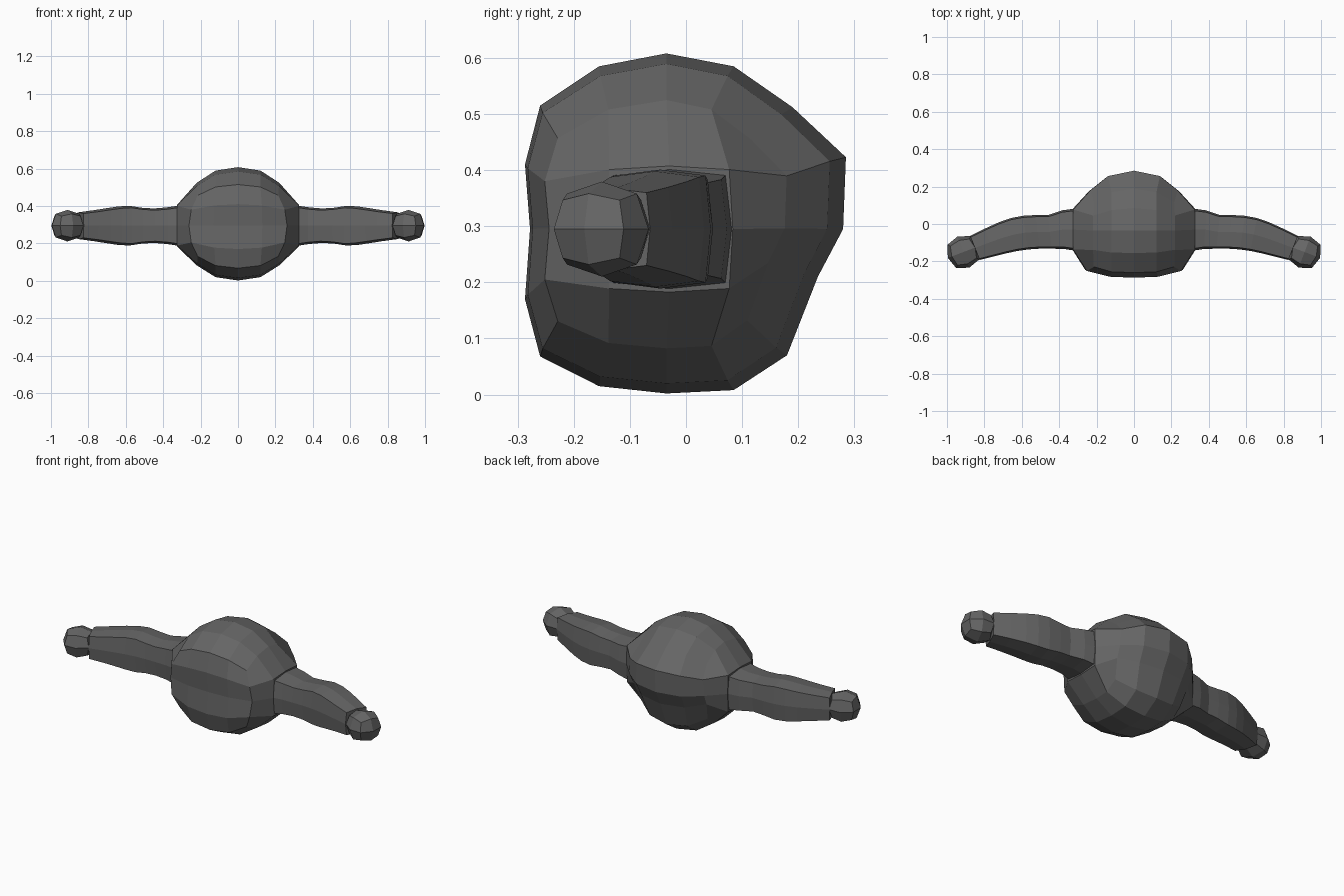
import bpy, bmesh, math

if "Cube" in bpy.data.objects:
    bpy.data.objects.remove(bpy.data.objects["Cube"])

grey = bpy.data.materials.new("dark grey")
grey.diffuse_color = (0.13, 0.13, 0.13, 1)
grey.use_nodes = True
grey.node_tree.nodes["Principled BSDF"].inputs["Base Color"].default_value = grey.diffuse_color


def finish(bm, name):
    bmesh.ops.recalc_face_normals(bm, faces=bm.faces)
    mesh = bpy.data.meshes.new(name)
    bm.to_mesh(mesh)
    bm.free()
    mesh.materials.append(grey)
    ob = bpy.data.objects.new(name, mesh)
    bpy.context.collection.objects.link(ob)
    return ob


def grid_cube(cuts):
    bm = bmesh.new()
    bmesh.ops.create_cube(bm, size=2)
    bmesh.ops.subdivide_edges(bm, edges=bm.edges[:], cuts=cuts, use_grid_fill=True)
    return bm


# Body: gridded cube wrapped onto a side outline (y, z), starting at the top, towards the back
OUTLINE = [(-.035, .608), (.085, .585), (.19, .512), (.285, .423),
           (.28, .295), (.235, .21), (.18, .07), (.085, .008),
           (-.035, .002), (-.155, .015), (-.26, .068), (-.287, .17),
           (-.278, .295), (-.287, .41), (-.26, .515), (-.155, .585)]
# Per ring away from the middle: front, back and vertical scale, then x at front, back, top, corner
RINGS = {0: (1, 1, 1, 0, 0, 0, 0),
         1: (.98, .91, .94, .13, .145, .12, .12),
         2: (.86, .67, .73, .262, .24, .22, .215)}
CY, CZ = -.035, .3


def body_point(v):
    i, j, k = (round(c * 2) for c in v)
    side = 1 if i > 0 else -1
    m = max(abs(j), abs(k))
    if m == 0:
        return (side * .335, CY, .295)
    if m == 1:                                   # shoulder square
        flat = 1 if j and k else 1.06
        return (side * .325, -.03 + j * .107 * flat, .295 + k * .106 * flat)
    index = round(math.atan2(j, k) / (math.pi / 8)) % 16
    y, z = OUTLINE[index]
    front, back, tall, xf, xb, xt, xc = RINGS[abs(i)]
    w = min(abs(j), abs(k)) / 2                  # 0 at mid edge, 1 at corner
    mid = xt if abs(k) > abs(j) else (xb if j > 0 else xf)
    x = mid * (1 - w * w) + xc * w * w
    return (side * x, CY + (y - CY) * (back if y > CY else front), CZ + (z - CZ) * tall)


bm = grid_cube(3)
for v in bm.verts:
    v.co = body_point(v.co)
finish(bm, "body")

# Arm stations: x, centre y, half depth, half height, slant
ARM = [(.32, -.03, .112, .107, 0), (.38, -.03, .103, .098, .05),
       (.45, -.042, .09, .092, .1), (.515, -.042, .09, .096, .1),
       (.58, -.046, .09, .106, .15), (.64, -.056, .088, .103, .2),
       (.70, -.073, .083, .094, .25), (.77, -.098, .074, .083, .35),
       (.85, -.128, .064, .072, .4)]
SQUARE = [(1, 0), (.9, .9), (0, 1), (-.9, .9), (-1, 0), (-.9, -.9), (0, -1), (.9, -.9)]


def make_arm(side, name):
    bm = bmesh.new()
    rings = [[bm.verts.new((side * (x + slant * a * hy), cy + a * hy, .295 + b * hz))
              for a, b in SQUARE] for x, cy, hy, hz, slant in ARM]
    for r, s in zip(rings, rings[1:]):
        for n in range(8):
            bm.faces.new((r[n], r[(n + 1) % 8], s[(n + 1) % 8], s[n]))
    bm.faces.new(rings[0])
    bm.faces.new(rings[-1])
    finish(bm, name)


# Hand: rounded gridded cube, turned to follow the arm
def make_hand(side, name):
    bm = grid_cube(1)
    ca, sa = math.cos(-.36), math.sin(-.36)
    for v in bm.verts:
        v.co = v.co.normalized() * (.089 if v.co.length < 1.1 else .094)
        x, y, z = v.co
        v.co = (side * (.912 + x * ca - y * sa), -.15 + x * sa + y * ca, .295 + z * .95)
    finish(bm, name)


for side, label in ((1, "right"), (-1, "left")):
    make_arm(side, label + "_arm")
    make_hand(side, label + "_hand")
